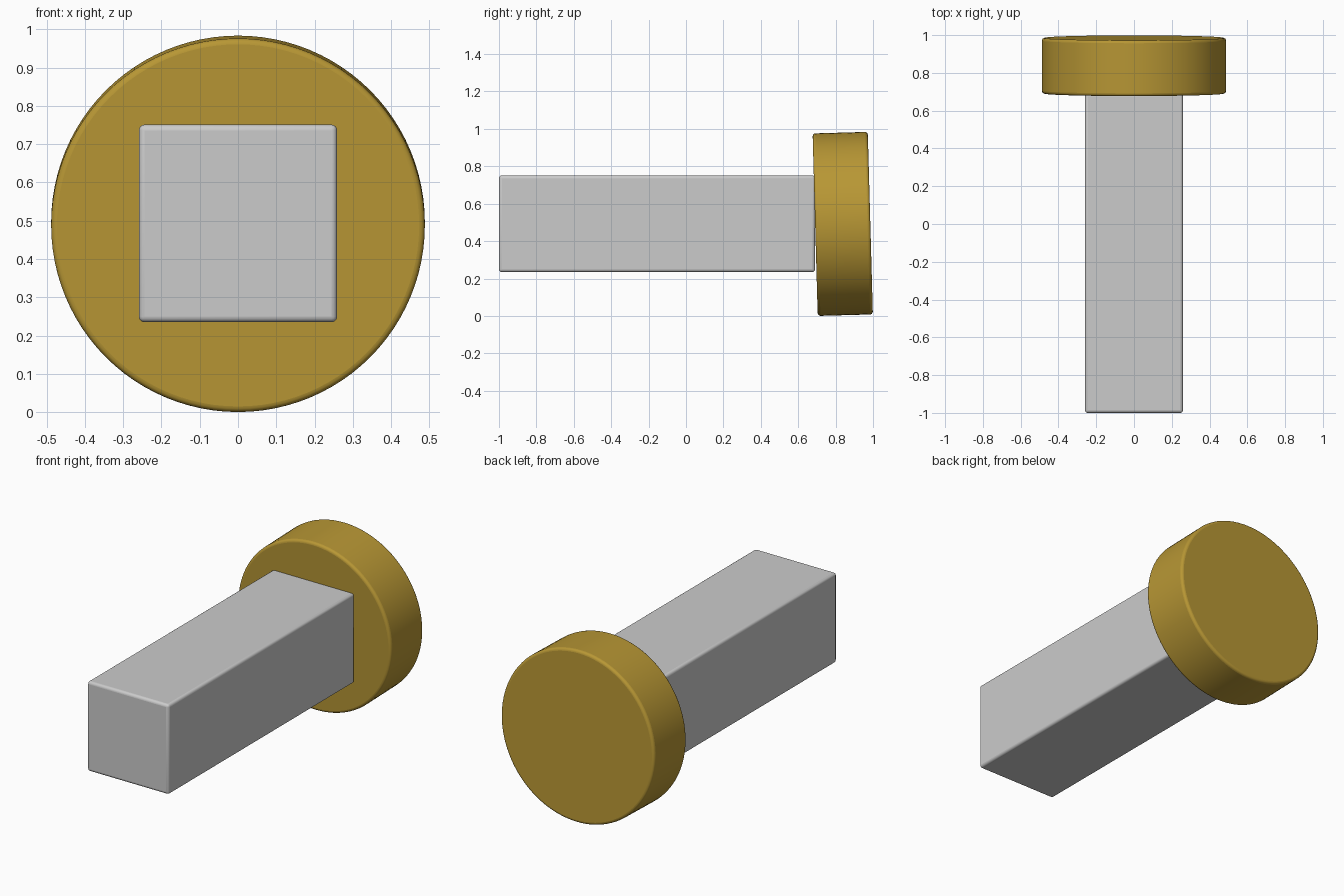
import bpy
from math import radians

if "Cube" in bpy.data.objects:
    bpy.data.objects.remove(bpy.data.objects["Cube"])


def finish(obj, name, bevel):
    """Name the part, apply scale, round its edges and smooth it."""
    obj.name = name
    bpy.ops.object.transform_apply(location=False, rotation=False, scale=True)
    mod = obj.modifiers.new("rounded_edges", 'BEVEL')
    mod.width = bevel
    mod.segments = 4
    mod.limit_method = 'ANGLE'
    mod.angle_limit = radians(40)
    bpy.ops.object.shade_smooth_by_angle(angle=radians(40))
    return obj


# Square bar running from the front to the disc
y0, y1 = -1.0, 0.69
bpy.ops.mesh.primitive_cube_add(size=1, location=(0, (y0 + y1) / 2, 0.493))
bar = bpy.context.object
bar.scale = (0.518, y1 - y0, 0.516)
finish(bar, "square_bar", 0.015)

# Round end disc, leaning very slightly
bpy.ops.mesh.primitive_cylinder_add(
    vertices=96, radius=0.488, depth=0.295,
    location=(0, 0.838, 0.492), rotation=(radians(90 + 1.6), 0, 0))
disc = finish(bpy.context.object, "end_disc", 0.015)

gold = bpy.data.materials.new("gold")
gold.diffuse_color = (0.48, 0.31, 0.035, 1)
gold.use_nodes = True
gold.node_tree.nodes["Principled BSDF"].inputs["Base Color"].default_value = gold.diffuse_color
disc.data.materials.append(gold)
